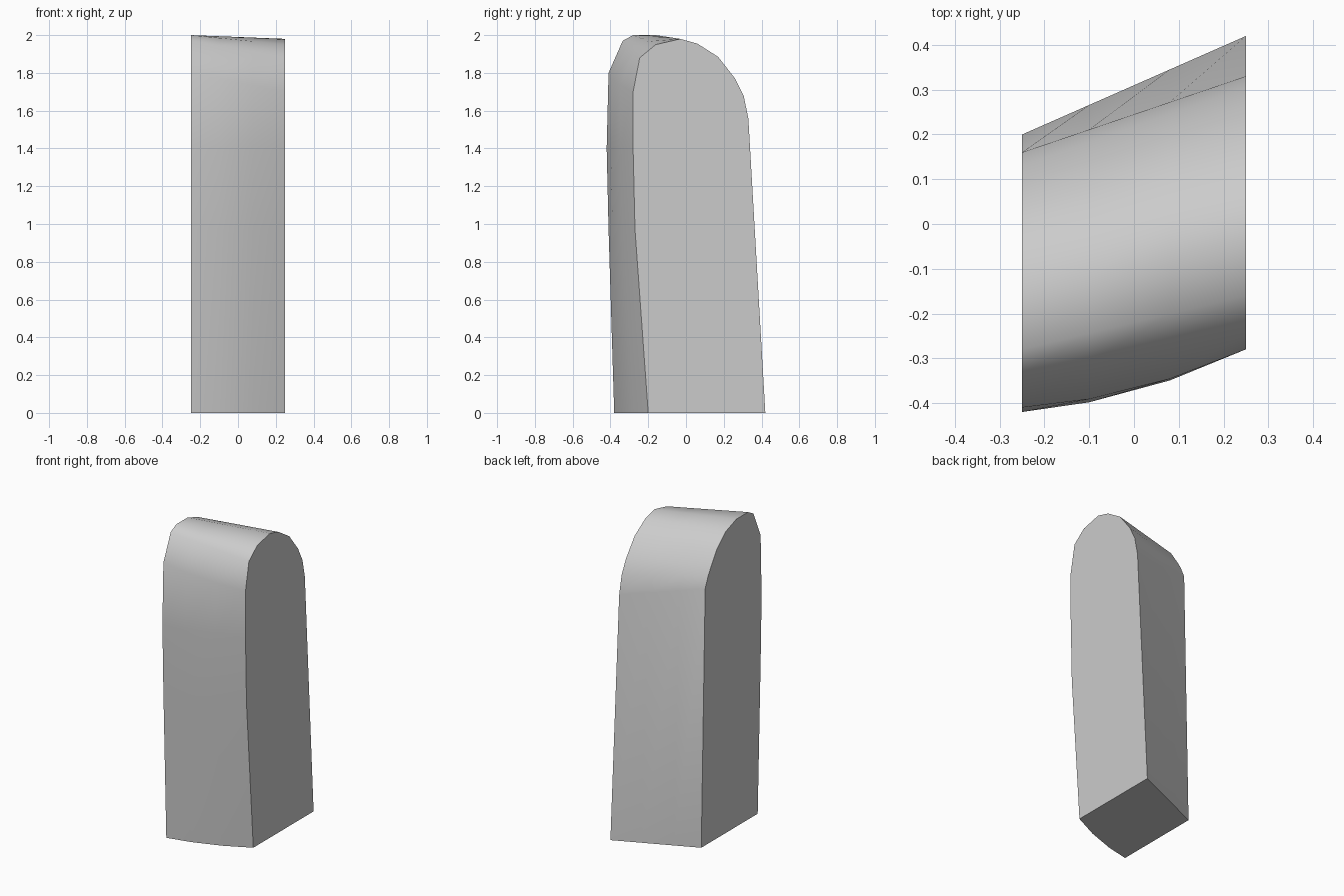
import bpy, bmesh, math

cube = bpy.data.objects.get("Cube")
if cube:
    bpy.data.objects.remove(cube, do_unlink=True)

stone = bpy.data.materials.new("stone_grey")
stone.use_nodes = True
GREY = (0.6, 0.6, 0.6, 1)
stone.diffuse_color = GREY
stone.node_tree.nodes["Principled BSDF"].inputs["Base Color"].default_value = GREY

# Matching side profiles (y, z), from the front foot over the crown to the back foot
left_end = [(-.38, 0), (-.41, .97), (-.42, 1.4), (-.41, 1.8), (-.335, 1.97),
            (-.28, 2), (-.16, 2), (-.05, 1.96), (.04, 1.88), (.1, 1.79),
            (.13, 1.74), (.16, 1.67), (.2, 0)]
right_end = [(-.2, 0), (-.27, .97), (-.28, 1.4), (-.28, 1.7), (-.245, 1.88),
             (-.16, 1.95), (-.03, 1.98), (.06, 1.955), (.17, 1.885), (.26, 1.77),
             (.305, 1.68), (.33, 1.56), (.42, 0)]
FRONT_POINTS = 4
BULGE = 0.025

bm = bmesh.new()


def section(t):
    """Blend the two end profiles, bowing the front face outwards."""
    ring = []
    for i, ((ya, za), (yb, zb)) in enumerate(zip(left_end, right_end)):
        bow = BULGE * math.sin(math.pi * t) if i < FRONT_POINTS else 0
        ring.append(bm.verts.new((t / 2 - .25, ya + (yb - ya) * t - bow, za + (zb - za) * t)))
    return ring


# Loft across the width, closing the ends and the base
rings = [section(t) for t in (0, .3, .66, 1)]
for a, b in zip(rings, rings[1:]):
    for i in range(len(a)):
        j = (i + 1) % len(a)
        bm.faces.new((a[i], b[i], b[j], a[j]))
bm.faces.new(rings[0])
bm.faces.new(rings[-1])
bmesh.ops.recalc_face_normals(bm, faces=bm.faces)

mesh = bpy.data.meshes.new("standing_stone")
bm.to_mesh(mesh)
bm.free()
mesh.materials.append(stone)
slab = bpy.data.objects.new("standing_stone", mesh)
bpy.context.collection.objects.link(slab)

# Smooth wrap with crisp end faces
bpy.ops.object.select_all(action="DESELECT")
slab.select_set(True)
bpy.context.view_layer.objects.active = slab
bpy.ops.object.shade_smooth_by_angle(angle=math.radians(35))
